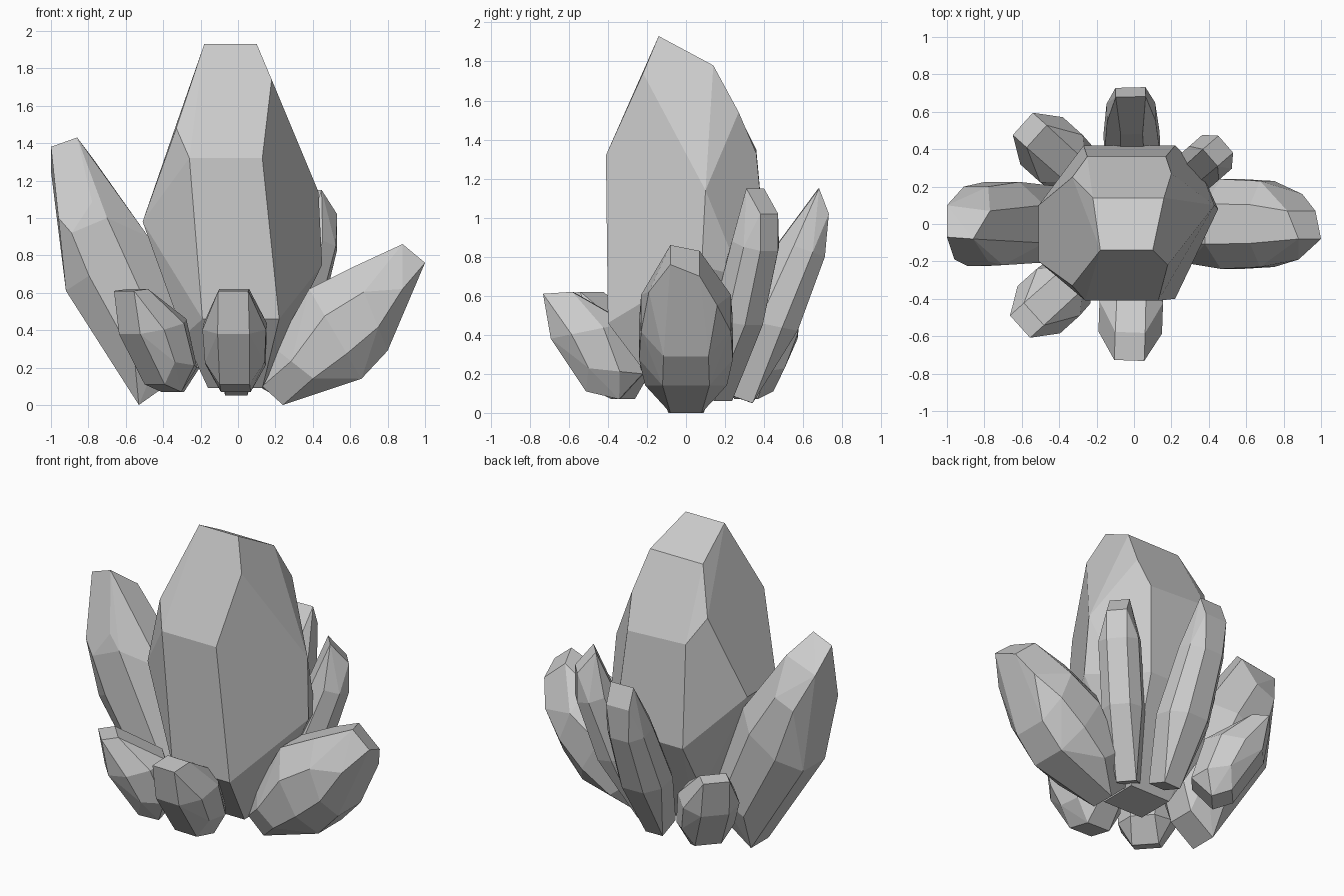
import bpy, bmesh
from math import sin, cos, radians
from mathutils import Vector

if "Cube" in bpy.data.objects:
    bpy.data.objects.remove(bpy.data.objects["Cube"])


def hull(name, points):
    """Flat-faceted convex stone around the points."""
    bm = bmesh.new()
    for p in points:
        bm.verts.new(p)
    res = bmesh.ops.convex_hull(bm, input=bm.verts)
    junk = {g for g in res["geom_interior"] + res["geom_unused"]
            if isinstance(g, bmesh.types.BMVert) and g.is_valid}
    bmesh.ops.delete(bm, geom=list(junk), context='VERTS')
    bmesh.ops.dissolve_limit(bm, angle_limit=radians(5), verts=bm.verts, edges=bm.edges)
    bmesh.ops.recalc_face_normals(bm, faces=bm.faces)
    me = bpy.data.meshes.new(name)
    bm.to_mesh(me)
    bm.free()
    ob = bpy.data.objects.new(name, me)
    bpy.context.collection.objects.link(ob)
    return ob


def crystal(name, azimuth, rings, shift=0.0, tip=()):
    """Leaning crystal: rings of (inner r, inner z, outer r, outer z, half width),
    closed by a rectangular tip or by the given tip points."""
    a = radians(azimuth)
    out, side = Vector((cos(a), sin(a), 0)), Vector((-sin(a), cos(a), 0))
    pts = list(tip)
    for i, (ri, zi, ro, zo, w) in enumerate(rings):
        octagon = ((0, .45), (.3, 1), (.72, 1), (1, .5))
        end = i == 0 or (i == len(rings) - 1 and not tip)
        for t, s in ((0, 1), (1, 1)) if end else octagon:
            for sign in (-1, 1):
                p = out * (ri + (ro - ri) * t + shift) + side * (w * s * sign)
                p.z = zi + (zo - zi) * t
                pts.append(p)
    return hull(name, pts)


# Large central crystal with a chisel tip
hull("main_crystal", [
    (-.16, -.12, .09), (.13, -.12, .09), (.13, .13, .09), (-.16, .13, .09),
    (-.19, -.40, .46), (.22, -.40, .46), (-.29, -.25, .37), (-.29, .25, .37),
    (-.51, -.20, .98), (-.51, .10, .98),
    (.45, .08, .75), (.43, .10, 1.14), (.36, .28, .70),
    (-.27, .42, .70), (.22, .42, .70), (-.25, .36, 1.35), (.17, .36, 1.33),
    (-.26, -.41, 1.32), (.13, -.41, 1.32), (-.33, -.33, 1.48), (-.33, .25, 1.50),
    (-.18, -.14, 1.93), (.10, -.14, 1.93), (-.22, .14, 1.78), (.16, .14, 1.78),
    (.18, -.22, 1.74), (.20, .27, 1.54)])

# Two big side crystals with slanted tips
crystal("left_crystal", 180, [
    (.36, .12, .53, .0, .09), (.28, .38, .66, .20, .20),
    (.48, .90, .92, .61, .225), (.70, 1.13, .965, .98, .20)],
    tip=[(-1.0, -.07, 1.38), (-.86, -.08, 1.43), (-.77, .07, 1.31),
         (-1.0, .10, 1.25), (-.91, .20, 1.03), (-.96, -.19, 1.0),
         (-.89, -.225, .92), (-.70, -.22, 1.0)])
crystal("right_crystal", 0, [
    (.13, .10, .24, .0, .08), (.20, .30, .48, .08, .21),
    (.38, .62, .66, .14, .24), (.62, .74, .80, .29, .23)],
    tip=[(1.0, -.08, .76), (.88, -.08, .86), (.82, .07, .83),
         (.97, .07, .70), (.90, .16, .55), (.88, -.19, .62)])

# Tall slim crystals behind
crystal("back_crystal", 91.5, [
    (.20, .10, .34, .05, .06), (.28, .48, .57, .42, .15),
    (.48, .88, .71, .80, .13), (.68, 1.15, .73, 1.02, .08)])
crystal("back_right_crystal", 41, [
    (.14, .12, .28, .06, .06), (.25, .50, .52, .45, .12),
    (.42, .90, .64, .83, .12), (.53, 1.15, .64, 1.02, .06)], .01)

# Three short crystals share one outline; the diagonal two are slimmer inside
short = [(.34, .07, .51, .11, .08), (.22, .20, .60, .24, .16),
         (.30, .46, .69, .38, .17), (.58, .62, .73, .61, .08)]
slim = [(ri + .05, zi, ro, zo, w) for ri, zi, ro, zo, w in short]
crystal("front_crystal", -92, short)
crystal("front_left_crystal", 222, slim, .09)
crystal("back_left_crystal", 138, slim, .07)
